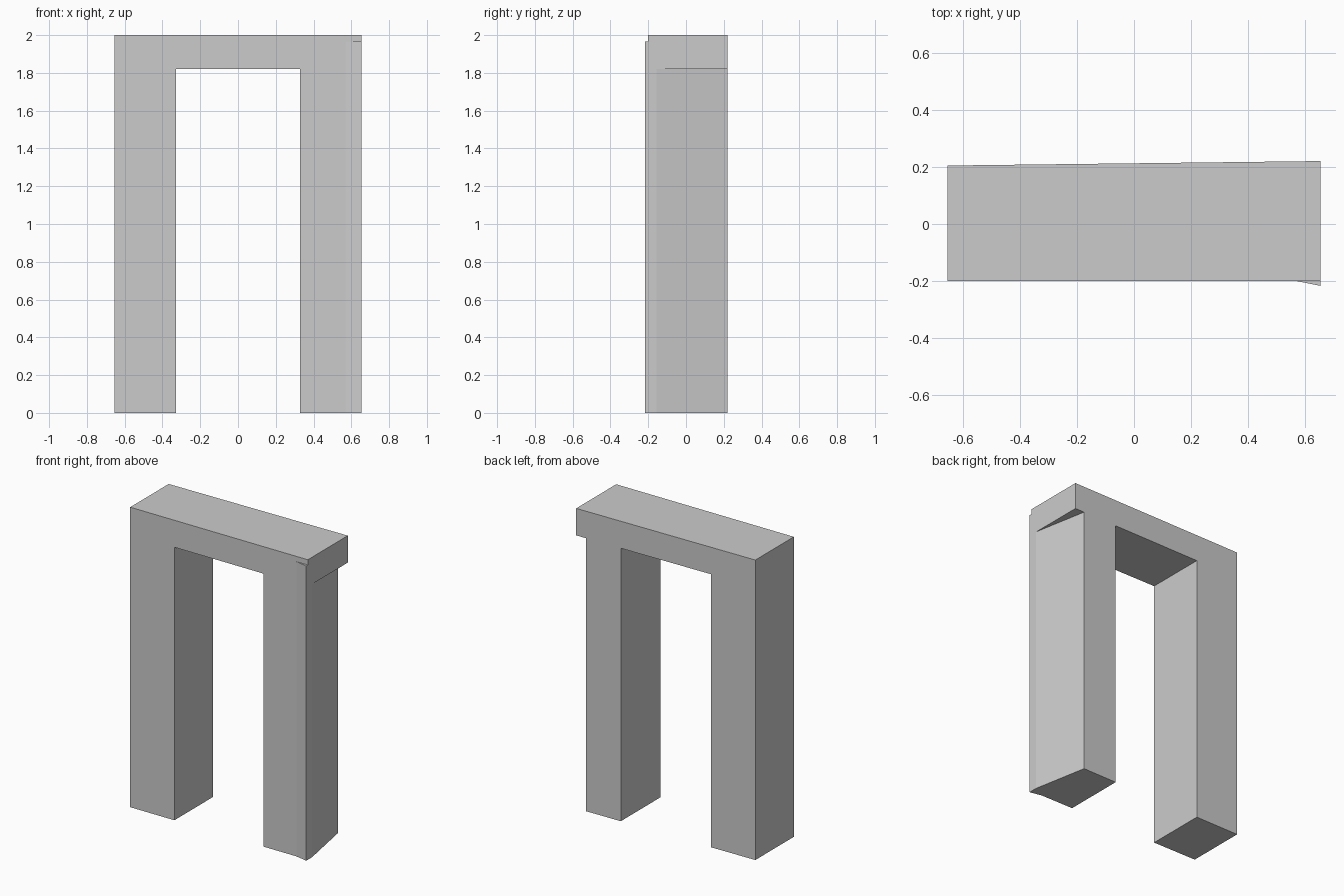
import bpy
import bmesh

cube = bpy.data.objects.get("Cube")
if cube:
    bpy.data.objects.remove(cube, do_unlink=True)

stone = bpy.data.materials.new("grey stone")
stone.use_nodes = True
grey = (0.6, 0.6, 0.6, 1)
stone.diffuse_color = grey
stone.node_tree.nodes["Principled BSDF"].inputs["Base Color"].default_value = grey

LINTEL_BASE = 1.82
TOP = 2.0
SPUR_TOP = 1.965
FRONT = -0.2


def back(x):
    """Depth of the slightly skewed back wall at x."""
    return 0.213 + 0.012 * x


def prism(name, outline, z0, z1):
    """Extrude a plan outline between two heights."""
    bm = bmesh.new()
    face = bm.faces.new([bm.verts.new((x, y, z0)) for x, y in outline])
    side = bmesh.ops.extrude_face_region(bm, geom=[face])
    top = [v for v in side["geom"] if isinstance(v, bmesh.types.BMVert)]
    bmesh.ops.translate(bm, verts=top, vec=(0, 0, z1 - z0))
    bmesh.ops.recalc_face_normals(bm, faces=bm.faces)
    mesh = bpy.data.meshes.new(name)
    bm.to_mesh(mesh)
    bm.free()
    mesh.materials.append(stone)
    obj = bpy.data.objects.new(name, mesh)
    bpy.context.collection.objects.link(obj)
    return obj


inner, outer = 0.329, 0.655

# Lintel across the top, a little deeper at its left end
prism("lintel", [(-outer, FRONT), (outer, FRONT),
                 (outer, back(outer)), (-outer, back(-outer))], LINTEL_BASE, TOP)

# Straight right leg
prism("right_leg", [(-outer, FRONT), (-inner, FRONT),
                    (-inner, back(-inner)), (-outer, back(-outer))], 0, LINTEL_BASE)

# Left leg with a flared front corner and a slanted outer side
kink, flare = (0.57, FRONT), (outer, -0.217)
prism("left_leg", [(inner, FRONT), kink, flare, (outer, -0.155),
                   (0.585, back(0.585)), (inner, back(inner))], 0, LINTEL_BASE)

# Flared corner continues up the front of the lintel
prism("corner_spur", [kink, flare, (outer, FRONT)], LINTEL_BASE, SPUR_TOP)
